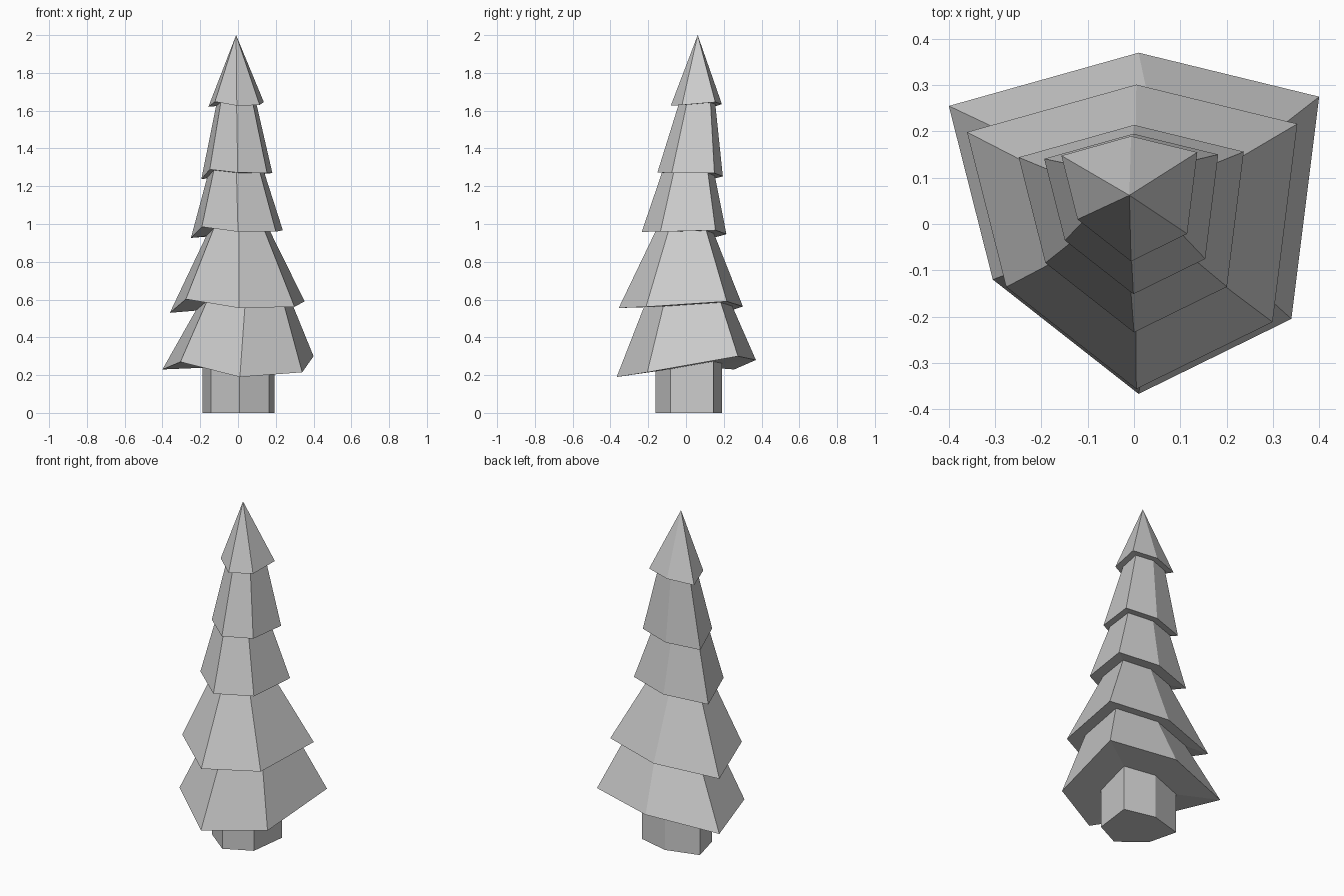
import bpy, bmesh

if "Cube" in bpy.data.objects:
    bpy.data.objects.remove(bpy.data.objects["Cube"])

# Irregular six-sided outline shared by every ring: x, y, height wobble
OUTLINE = [(-.40, .255, -.017), (.01, .37, .033), (.40, .275, .053),
           (.34, -.205, -.032), (.01, -.367, -.057), (-.305, -.12, .023)]


def ring(bm, scale, ox, oy, z, tilt=0.0, wobble=1.0):
    """Scaled, shifted and tilted copy of the outline."""
    return [bm.verts.new((x * scale + ox, y * scale + oy,
                          z + scale * (dz * wobble + tilt * y)))
            for x, y, dz in OUTLINE]


def bridge(bm, lower, upper):
    n = len(lower)
    for i in range(n):
        j = (i + 1) % n
        bm.faces.new((lower[i], lower[j], upper[j], upper[i]))


def finish(bm, name):
    bmesh.ops.recalc_face_normals(bm, faces=bm.faces)
    mesh = bpy.data.meshes.new(name)
    bm.to_mesh(mesh)
    bm.free()
    bpy.context.collection.objects.link(bpy.data.objects.new(name, mesh))


# Trunk: straight prism reaching the underside of the lowest branches
bm = bmesh.new()
base = ring(bm, .475, .003, .014, 0, wobble=0)
top = ring(bm, .475, .003, .014, .247)
bridge(bm, base, top)
bm.faces.new(base)
bm.faces.new(top)
finish(bm, "trunk")

# Branch tiers: (inner underside ring, outer rim), each (scale, x, y), then z, tilt
TIERS = [((.475, .003, .014), (1.0, 0, 0), .247, 0),
         ((.635, .03, .01), (.892, -.004, -.029), .57, -.11),
         ((.42, 0, -.008), (.608, -.006, -.011), .96, -.15),
         ((.38, -.012, .012), (.47, -.006, .021), 1.268, -.18),
         ((.265, -.01, .057), (.367, -.01, .054), 1.635, -.09)]

bm = bmesh.new()
previous = None
for inner, outer, z, tilt in TIERS:
    under = ring(bm, *inner, z, tilt)
    rim = ring(bm, *outer, z, tilt)
    if previous:
        bridge(bm, previous, under)
    else:
        bm.faces.new(under)
    bridge(bm, under, rim)
    previous = rim

# Pointed tip
apex = bm.verts.new((-.01, .062, 2.0))
for i in range(6):
    bm.faces.new((previous[i], previous[(i + 1) % 6], apex))
finish(bm, "branches")
